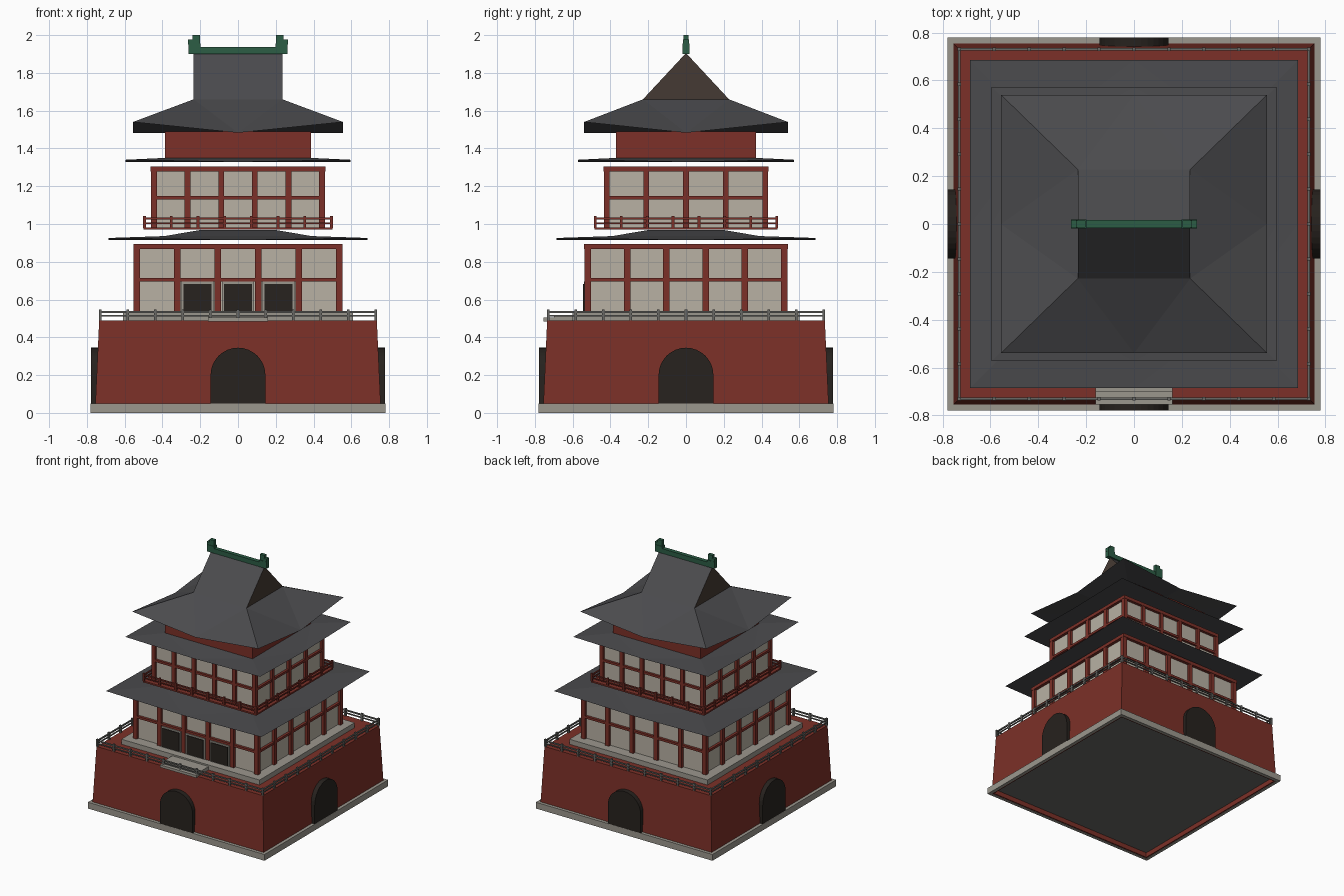
import bpy, bmesh, math
from mathutils import Matrix, Vector

if "Cube" in bpy.data.objects:
    bpy.data.objects.remove(bpy.data.objects["Cube"])


def mat(name, r, g, b):
    m = bpy.data.materials.new(name)
    m.diffuse_color = (r, g, b, 1)
    m.use_nodes = True
    m.node_tree.nodes["Principled BSDF"].inputs["Base Color"].default_value = m.diffuse_color
    return m


RED = mat("red_paint", .2, .03, .021)
STONE = mat("stone", .33, .31, .27)
RAIL = mat("rail_stone", .14, .14, .13)
CREAM = mat("cream_panel", .48, .44, .37)
TILE = mat("roof_tile", .07, .07, .075)
DARK = mat("dark_wood", .02, .016, .013)
GREEN = mat("green_glaze", .025, .11, .06)
BROWN = mat("gable_wood", .06, .042, .033)


def finish(name, bm, *mats):
    bmesh.ops.recalc_face_normals(bm, faces=bm.faces)
    me = bpy.data.meshes.new(name)
    bm.to_mesh(me)
    bm.free()
    for m in mats:
        me.materials.append(m)
    ob = bpy.data.objects.new(name, me)
    bpy.context.collection.objects.link(ob)
    return ob


def boxes(name, items, m):
    """One object from boxes given as (x0, x1, y0, y1, z0, z1)."""
    bm = bmesh.new()
    for x0, x1, y0, y1, z0, z1 in items:
        mx = Matrix.Translation(((x0 + x1) / 2, (y0 + y1) / 2, (z0 + z1) / 2))
        bmesh.ops.create_cube(bm, size=1, matrix=mx @ Matrix.Diagonal((x1 - x0, y1 - y0, z1 - z0, 1)))
    return finish(name, bm, m)


def block(hx, hy, z0, z1):
    return (-hx, hx, -hy, hy, z0, z1)


def frame(hx, hy, t, z0, z1):
    """Four bars around a rectangle, centred on its edge."""
    h, out = t / 2, []
    for s in (-1, 1):
        out.append((-hx - h, hx + h, s * hy - h, s * hy + h, z0, z1))
        out.append((s * hx - h, s * hx + h, -hy + h, hy - h, z0, z1))
    return out


def posts(hx, hy, nx, ny, t, z0, z1):
    """Square posts evenly spaced around a rectangle."""
    pts = [(-hx + 2 * hx * i / nx, s * hy) for i in range(nx + 1) for s in (-1, 1)]
    pts += [(s * hx, -hy + 2 * hy * i / ny) for i in range(1, ny) for s in (-1, 1)]
    h = t / 2
    return [(x - h, x + h, y - h, y + h, z0, z1) for x, y in pts]


def hall(name, hx, hy, z0, z1, zm, nx, ny, t):
    boxes(name + "_panels", [block(hx - .005, hy - .005, z0, z1 - .005)], CREAM)
    boxes(name + "_columns", posts(hx, hy, nx, ny, t, z0, z1), RED)
    boxes(name + "_beams", frame(hx, hy, t + .004, z1 - .027, z1)
          + frame(hx, hy, t - .004, zm - .009, zm + .009), RED)


def railing(name, hx, hy, nx, ny, z0, z1, m):
    zm = (z0 + z1) / 2
    boxes(name, posts(hx, hy, nx, ny, .014, z0, z1 + .008)
          + frame(hx, hy, .01, z1 - .01, z1) + frame(hx, hy, .008, zm - .006, zm + .002), m)


def eave_roof(name, hx, hy, zmid, zcorner, rings, ridge=None):
    """Closed roof with raised corners; rings are inner (hx, hy, z) rectangles."""
    bm = bmesh.new()
    corners = [(-1, -1), (1, -1), (1, 1), (-1, 1)]
    outer = [bm.verts.new((sx * hx, sy * hy, zcorner)) for sx, sy in corners]
    mids = [bm.verts.new((x * hx, y * hy, zmid)) for x, y in [(0, -1), (1, 0), (0, 1), (-1, 0)]]
    under = bm.verts.new((0, 0, zmid))
    loops = [[bm.verts.new((sx * a, sy * b, z)) for sx, sy in corners] for a, b, z in rings]
    for i in range(4):
        j = (i + 1) % 4
        bm.faces.new((outer[i], mids[i], loops[0][i]))
        bm.faces.new((mids[i], loops[0][j], loops[0][i]))
        bm.faces.new((mids[i], outer[j], loops[0][j]))
        bm.faces.new((mids[i], outer[i], under))
        bm.faces.new((outer[j], mids[i], under))
        for lo, hi in zip(loops, loops[1:]):
            bm.faces.new((lo[i], lo[j], hi[j], hi[i]))
    top = loops[-1]
    if ridge:
        a, b = (bm.verts.new((s * rings[-1][0], 0, ridge)) for s in (-1, 1))
        bm.faces.new((top[0], top[1], b, a))
        bm.faces.new((top[2], top[3], a, b))
        for f in ((top[1], top[2], b), (top[3], top[0], a)):
            bm.faces.new(f).material_index = 1
    else:
        bm.faces.new(top)
    finish(name, bm, TILE, BROWN)


# Plinth frame with recessed floor, and tapered red base
boxes("plinth", frame(.7675, .7675, .025, 0, .05), STONE)
boxes("plinth_lining", frame(.75, .75, .01, .002, .05), RED)
boxes("base_floor", [block(.745, .745, .04, .055)], RAIL)
bm = bmesh.new()
bmesh.ops.create_cone(bm, cap_ends=True, segments=4, radius1=.755 * math.sqrt(2),
                      radius2=.735 * math.sqrt(2), depth=.44,
                      matrix=Matrix.Translation((0, 0, .27)) @ Matrix.Rotation(math.pi / 4, 4, 'Z'))
finish("base_wall", bm, RED)

# Arched gates on all four sides
bm = bmesh.new()
arch = [(-.145, .05), (.145, .05)]
arch += [(.145 * math.cos(math.pi * i / 16), .2 + .145 * math.sin(math.pi * i / 16)) for i in range(17)]
for k in range(4):
    rot = Matrix.Rotation(k * math.pi / 2, 3, 'Z')
    f = bm.faces.new([bm.verts.new(rot @ Vector((x, -.779, z))) for x, z in arch])
    ext = bmesh.ops.extrude_face_region(bm, geom=[f], use_keep_orig=True)
    vs = [v for v in ext["geom"] if isinstance(v, bmesh.types.BMVert)]
    bmesh.ops.translate(bm, verts=vs, vec=rot @ Vector((0, .07, 0)))
finish("arched_gates", bm, DARK)

# Terrace with steps and stone railing
boxes("terrace_slab", [block(.61, .6, .485, .53)], STONE)
boxes("front_steps", [(-.16, .16, -.755, -.6, .485, .505), (-.16, .16, -.7, -.6, .505, .518)], STONE)
railing("terrace_railing", .73, .73, 10, 10, .49, .54, RAIL)

# Lower hall with three front doors
hall("lower_hall", .535, .52, .53, .895, .705, 5, 5, .034)
boxes("door_frames", [(x - .085, x + .085, -.54, -.5, .53, .695) for x in (-.214, 0, .214)], STONE)
boxes("doors", [(x - .074, x + .074, -.546, -.5, .535, .683) for x in (-.214, 0, .214)], DARK)
eave_roof("lower_roof", .685, .685, .914, .926, [(.39, .39, .936), (.2, .2, .968)])

# Upper hall with balcony
boxes("balcony_floor", [block(.5, .485, .97, .982)], RED)
railing("balcony_railing", .495, .48, 7, 7, .98, 1.034, RED)
hall("upper_hall", .445, .42, .975, 1.305, 1.14, 5, 4, .03)
eave_roof("middle_roof", .595, .572, 1.328, 1.34, [(.385, .37, 1.35), (.2, .19, 1.38)])

# Attic wall and hip-and-gable top roof
boxes("attic_wall", [block(.387, .37, 1.345, 1.49)], RED)
eave_roof("top_roof", .556, .54, 1.483, 1.54, [(.235, .228, 1.66)], 1.905)

# Ridge with end ornaments
boxes("ridge", [block(.26, .016, 1.9, 1.937)], GREEN)
boxes("ridge_ornaments", [b for s in (-1, 1) for b in (
    (s * .231 - .032, s * .231 + .032, -.018, .018, 1.9, 1.955),
    (s * .222 - .02, s * .222 + .02, -.014, .014, 1.95, 2.0),
    (s * .25 - .014, s * .25 + .014, -.016, .016, 1.95, 1.978))], GREEN)
